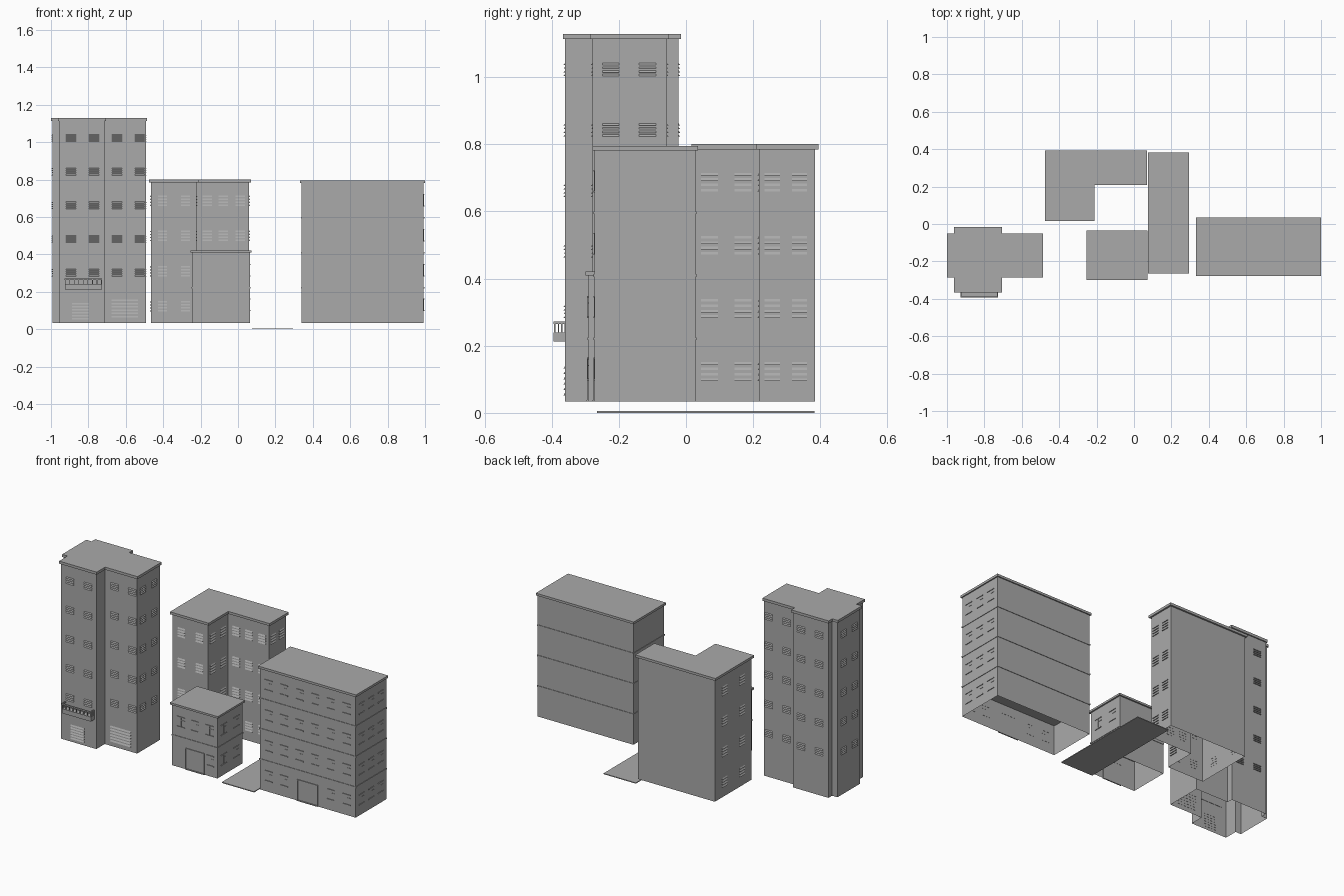
import bpy, bmesh

if "Cube" in bpy.data.objects:
    bpy.data.objects.remove(bpy.data.objects["Cube"])

grey = bpy.data.materials.new("concrete grey")
grey.diffuse_color = (0.4, 0.4, 0.4, 1)
grey.use_nodes = True
grey.node_tree.nodes["Principled BSDF"].inputs["Base Color"].default_value = grey.diffuse_color


def finish(name, bm):
    bmesh.ops.recalc_face_normals(bm, faces=bm.faces)
    me = bpy.data.meshes.new(name)
    bm.to_mesh(me)
    bm.free()
    me.materials.append(grey)
    ob = bpy.data.objects.new(name, me)
    bpy.context.collection.objects.link(ob)
    return ob


def prism(name, outline, z0, z1, bottom=True):
    """Straight extrusion of a plan outline, optionally open below."""
    bm = bmesh.new()
    lo = [bm.verts.new((x, y, z0)) for x, y in outline]
    hi = [bm.verts.new((x, y, z1)) for x, y in outline]
    n = len(outline)
    for i in range(n):
        j = (i + 1) % n
        bm.faces.new((lo[i], lo[j], hi[j], hi[i]))
    bm.faces.new(hi)
    if bottom:
        bm.faces.new(lo[::-1])
    return finish(name, bm)


def rect(x0, x1, y0, y1):
    return [(x0, y0), (x1, y0), (x1, y1), (x0, y1)]


def grow(outline, d):
    """Offset an axis-aligned counter-clockwise outline outwards."""
    out, n = [], len(outline)
    for i, (x, y) in enumerate(outline):
        for a, b in ((outline[i - 1], (x, y)), ((x, y), outline[(i + 1) % n])):
            dx, dy = b[0] - a[0], b[1] - a[1]
            if abs(dx) > abs(dy):
                oy = -d if dx > 0 else d
            else:
                ox = d if dy > 0 else -d
        out.append((x + ox, y + oy))
    return out


def wall_point(wall, u, d, z):
    side, pos = wall
    return {"front": (u, pos - d, z), "back": (u, pos + d, z),
            "right": (pos + d, u, z), "left": (pos - d, u, z)}[side]


def bar(bm, wall, u0, u1, z0, z1, d=0.004, slope=False):
    """Thin bar on a wall; slope gives a louvre whose face tilts upwards."""
    dt = 0.0 if slope else d
    prof = [(-0.001, z0), (d, z0), (dt, z1), (-0.001, z1)]
    a = [bm.verts.new(wall_point(wall, u0, *p)) for p in prof]
    b = [bm.verts.new(wall_point(wall, u1, *p)) for p in prof]
    for i in range(4):
        j = (i + 1) % 4
        bm.faces.new((a[i], a[j], b[j], b[i]))
    bm.faces.new(a[::-1])
    bm.faces.new(b)


def louvres(bm, wall, u, z, w, h, n=4):
    step = h / n
    for i in range(n):
        z0 = z - h / 2 + i * step
        bar(bm, wall, u - w / 2, u + w / 2, z0, z0 + step * 0.5, 0.005, True)


def casement(bm, wall, u, z, w=0.052, h=0.066):
    """Window trim: sill, lintel, transom and centre post."""
    bar(bm, wall, u - w / 2, u + w / 2, z - h / 2, z - h / 2 + 0.005)
    bar(bm, wall, u - w / 2, u + w / 2, z + h / 2 - 0.004, z + h / 2)
    bar(bm, wall, u - 0.002, u + 0.002, z - h / 2, z + h / 2, 0.002)
    bar(bm, wall, u, u + w / 2, z + 0.010, z + 0.013, 0.002)


def door(bm, wall, u0, u1, top):
    bar(bm, wall, u0, u0 + 0.005, BASE, top)
    bar(bm, wall, u1 - 0.005, u1, BASE, top)
    bar(bm, wall, u0, u1, top - 0.005, top)
    bar(bm, wall, u0, u1, BASE, BASE + 0.005, 0.006)


BASE = 0.034

# Tower with cross-shaped plan
tower = [(-0.956, -0.36), (-0.714, -0.36), (-0.714, -0.278), (-0.493, -0.278),
         (-0.493, -0.057), (-0.714, -0.057), (-0.714, -0.022), (-0.956, -0.022),
         (-0.956, -0.057), (-0.993, -0.057), (-0.993, -0.278), (-0.956, -0.278)]
prism("tower_walls", tower, BASE, 1.113, False)
prism("tower_roof", grow(tower, 0.007), 1.113, 1.129)
bm = bmesh.new()
for z in (0.305, 0.485, 0.665, 0.845, 1.025):
    for u in (-0.893, -0.77):
        louvres(bm, ("front", -0.36), u, z, 0.052, 0.044)
        louvres(bm, ("back", -0.022), u, z, 0.052, 0.044)
    for u in (-0.647, -0.525):
        louvres(bm, ("front", -0.278), u, z, 0.052, 0.044)
        louvres(bm, ("back", -0.057), u, z, 0.052, 0.044)
    for u in (-0.224, -0.115):
        louvres(bm, ("right", -0.493), u, z, 0.05, 0.044)
        louvres(bm, ("left", -0.993), u, z, 0.05, 0.044)
finish("tower_window_louvres", bm)
bm = bmesh.new()
louvres(bm, ("front", -0.36), -0.842, 0.1, 0.092, 0.095, 6)
louvres(bm, ("front", -0.278), -0.605, 0.115, 0.14, 0.105, 6)
finish("tower_roller_shutters", bm)

# Balcony on the tower
prism("balcony_base", rect(-0.926, -0.728, -0.394, -0.358), 0.212, 0.24)
bm = bmesh.new()
for i in range(9):
    u = -0.924 + i * 0.194 / 8
    bar(bm, ("front", -0.389), u - 0.002, u + 0.002, 0.238, 0.268)
for wall in (("right", -0.732), ("left", -0.922)):
    for u in (-0.380, -0.370, -0.360):
        bar(bm, wall, u - 0.0015, u + 0.0015, 0.238, 0.268)
    bar(bm, wall, -0.394, -0.358, 0.264, 0.272, 0.005)
bar(bm, ("front", -0.389), -0.926, -0.728, 0.264, 0.272, 0.005)
finish("balcony_railing", bm)

# L-shaped apartment block
block = [(-0.466, 0.027), (-0.222, 0.027), (-0.222, 0.218), (0.06, 0.218),
         (0.06, 0.384), (-0.466, 0.384)]
prism("corner_block_walls", block, BASE, 0.785, False)
prism("corner_block_roof", grow(block, 0.01), 0.785, 0.8)
bm = bmesh.new()
for z in (0.127, 0.315, 0.503, 0.691):
    for u in (-0.404, -0.281):
        louvres(bm, ("front", 0.027), u, z, 0.05, 0.064)
    for u in (-0.165, -0.078, 0.012):
        louvres(bm, ("front", 0.218), u, z, 0.05, 0.064)
    for u in (0.07, 0.17):
        louvres(bm, ("right", -0.222), u, z, 0.05, 0.064)
    for u in (0.257, 0.338):
        louvres(bm, ("right", 0.06), u, z, 0.046, 0.064)
    for u in (0.12, 0.29):
        louvres(bm, ("left", -0.466), u, z, 0.05, 0.064)
finish("corner_block_window_louvres", bm)

# Small two-storey house
house = rect(-0.246, 0.063, -0.291, -0.045)
prism("house_walls", house, BASE, 0.41, False)
prism("house_roof", grow(house, 0.009), 0.409, 0.421)
prism("house_floor_band", grow(house, 0.003), 0.217, 0.225)
bm = bmesh.new()
for u in (-0.185, -0.09, 0.01):
    casement(bm, ("front", -0.291), u, 0.315)
casement(bm, ("front", -0.291), 0.015, 0.13)
for z in (0.13, 0.315):
    for u in (-0.228, -0.108):
        casement(bm, ("right", 0.063), u, z)
finish("house_window_trim", bm)
bm = bmesh.new()
door(bm, ("front", -0.291), -0.155, -0.025, 0.165)
finish("house_door_trim", bm)

# Long four-storey building
hall = rect(0.339, 0.993, -0.272, 0.028)
prism("long_block_walls", hall, BASE, 0.783, False)
prism("long_block_roof", grow(hall, 0.007), 0.781, 0.795)
for i, z in enumerate((0.217, 0.405, 0.592)):
    prism(f"long_block_floor_band_{i + 1}", grow(hall, 0.003), z, z + 0.008)
bm = bmesh.new()
for z in (0.13, 0.315, 0.503, 0.69):
    for u in (0.40, 0.506, 0.612, 0.718, 0.824, 0.93):
        if z > 0.2 or not 0.55 < u < 0.78:
            casement(bm, ("front", -0.272), u, z)
    for u in (-0.215, -0.122, -0.03):
        casement(bm, ("right", 0.993), u, z)
finish("long_block_window_trim", bm)
bm = bmesh.new()
door(bm, ("front", -0.272), 0.595, 0.735, 0.165)
finish("long_block_door_trim", bm)

# Paved strip between the buildings
prism("paved_strip", rect(0.075, 0.295, -0.265, 0.382), 0.0, 0.005)
